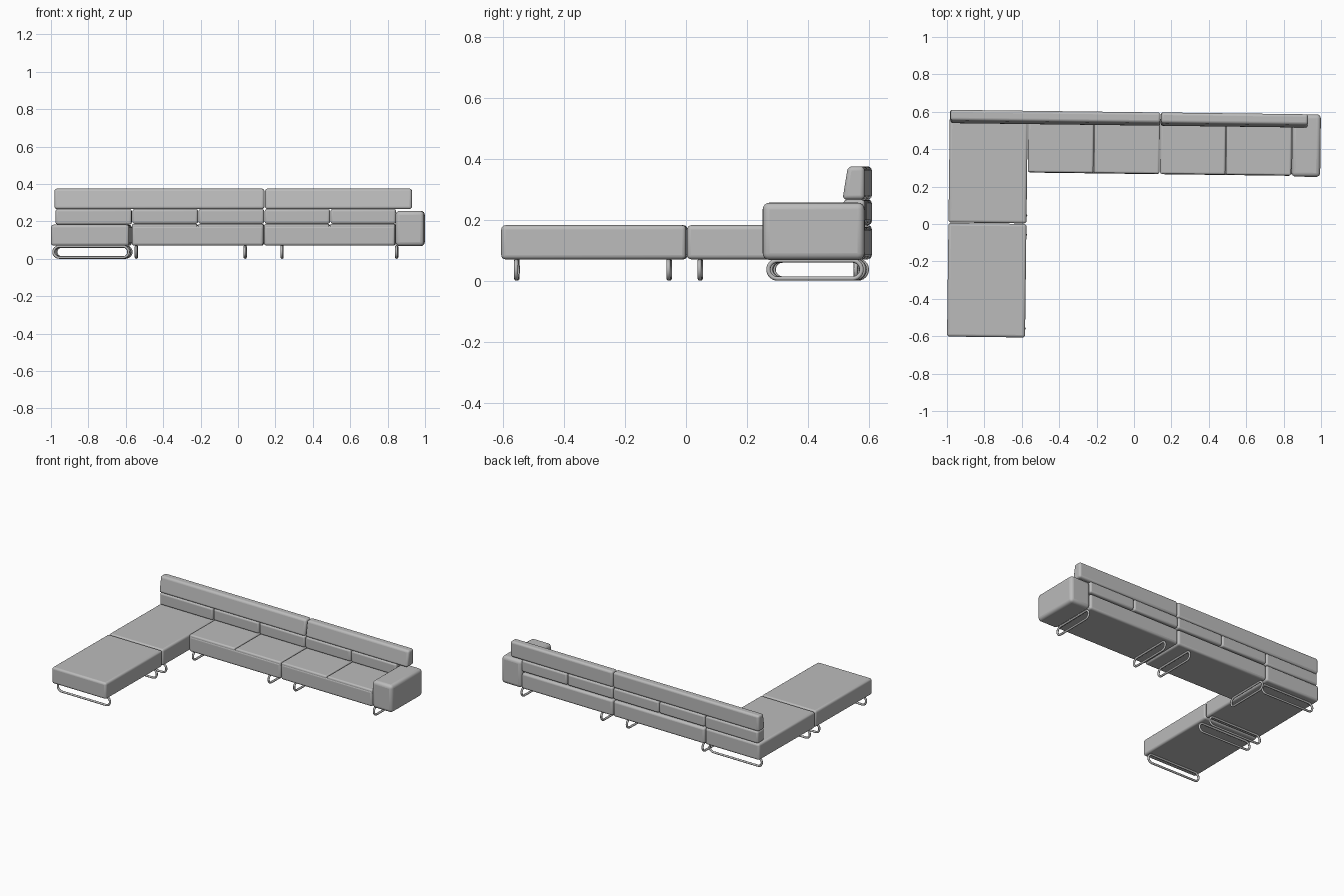
import bpy, bmesh
from math import pi, sin, cos
from mathutils import Matrix

if "Cube" in bpy.data.objects:
    bpy.data.objects.remove(bpy.data.objects["Cube"])

TURN = Matrix.Rotation(-0.0125, 4, "Z")  # the whole sofa stands slightly turned


def material(name, value):
    mat = bpy.data.materials.new(name)
    mat.use_nodes = True
    colour = (value, value, value, 1)
    mat.diffuse_color = colour
    mat.node_tree.nodes["Principled BSDF"].inputs["Base Color"].default_value = colour
    return mat


fabric = material("grey fabric", 0.5)


def activate(obj):
    bpy.ops.object.select_all(action="DESELECT")
    obj.select_set(True)
    bpy.context.view_layer.objects.active = obj


def block(name, x, y, z, radius=0.014, lean=0.0):
    """Rounded upholstered block; lean moves the top front edge backwards."""
    bm = bmesh.new()
    bmesh.ops.create_cube(bm, size=1)
    for v in bm.verts:
        front_top = v.co.y < 0 and v.co.z > 0
        v.co = [r[1] if c > 0 else r[0] for c, r in zip(v.co, (x, y, z))]
        if front_top:
            v.co.y += lean
    mesh = bpy.data.meshes.new(name)
    bm.to_mesh(mesh)
    bm.free()
    mesh.materials.append(fabric)
    obj = bpy.data.objects.new(name, mesh)
    bpy.context.collection.objects.link(obj)
    obj.matrix_world = TURN
    bevel = obj.modifiers.new("soft edges", "BEVEL")
    bevel.width = radius
    bevel.segments = 4
    activate(obj)
    bpy.ops.object.shade_smooth_by_angle(angle=pi / 6)


def runner(name, start, end, across, along_x):
    """Closed tube loop with round ends, standing on the floor."""
    tube, height = 0.007, 0.073
    r = height / 2 - tube
    points = []
    for centre, first in ((end - r - tube, -pi / 2), (start + r + tube, pi / 2)):
        for i in range(13):
            a = first + pi * i / 12
            u, z = centre + r * cos(a), height / 2 + r * sin(a)
            points.append((u, across, z, 1) if along_x else (across, u, z, 1))
    curve = bpy.data.curves.new(name, "CURVE")
    curve.dimensions = "3D"
    curve.bevel_depth = tube
    curve.bevel_resolution = 2
    spline = curve.splines.new("POLY")
    spline.points.add(len(points) - 1)
    for p, co in zip(spline.points, points):
        p.co = co
    spline.use_cyclic_u = True
    curve.materials.append(fabric)
    obj = bpy.data.objects.new(name, curve)
    bpy.context.collection.objects.link(obj)
    obj.matrix_world = TURN
    activate(obj)
    bpy.ops.object.convert(target="MESH")
    bpy.ops.object.shade_smooth()


BACK, SEAT_FRONT = 0.598, 0.268
LEFT, CORNER, MIDDLE, ARM = -0.992, -0.575, 0.132, 0.837
BASE = (0.07, 0.182)

# Chaise and corner seat
block("chaise_seat", (LEFT, CORNER), (-0.614, -0.007), BASE)
block("corner_seat", (LEFT, CORNER), (-0.004, BACK), BASE)

# Two double seats, each with a pair of thin cushions and lower back pads
for side, x0, x1 in (("right", CORNER, MIDDLE), ("left", MIDDLE, ARM)):
    x0 += 0.004
    mid = (x0 + x1) / 2
    block(side + "_seat_base", (x0, x1), (SEAT_FRONT, BACK), (0.07, 0.178))
    for part, a, b in (("outer", x0, mid - 0.002), ("inner", mid + 0.002, x1)):
        block(f"{side}_{part}_seat_cushion", (a, b), (SEAT_FRONT + 0.002, BACK - 0.03),
              (0.15, 0.187), 0.01)
        block(f"{side}_{part}_lower_back", (a, b), (0.527, BACK), (0.187, 0.266), 0.012)
block("corner_lower_back", (LEFT + 0.01, CORNER), (0.527, BACK), (0.183, 0.266), 0.012)

# Upper back bolsters with sloped fronts
block("right_upper_back", (LEFT + 0.004, 0.134), (0.525, BACK), (0.266, 0.375), 0.014, 0.018)
block("left_upper_back", (0.138, 0.923), (0.525, BACK), (0.266, 0.375), 0.014, 0.018)

# Armrest
block("armrest", (ARM + 0.002, 0.992), (0.264, BACK), (0.068, 0.256), 0.022)

# Tubular runners
for i, y in enumerate((-0.565, -0.065, 0.037, 0.55)):
    runner(f"chaise_runner_{i + 1}", LEFT + 0.006, CORNER + 0.004, y, True)
for i, x in enumerate((-0.549, 0.033, 0.23, 0.843)):
    runner(f"seat_runner_{i + 1}", SEAT_FRONT + 0.006, BACK - 0.004, x, False)
